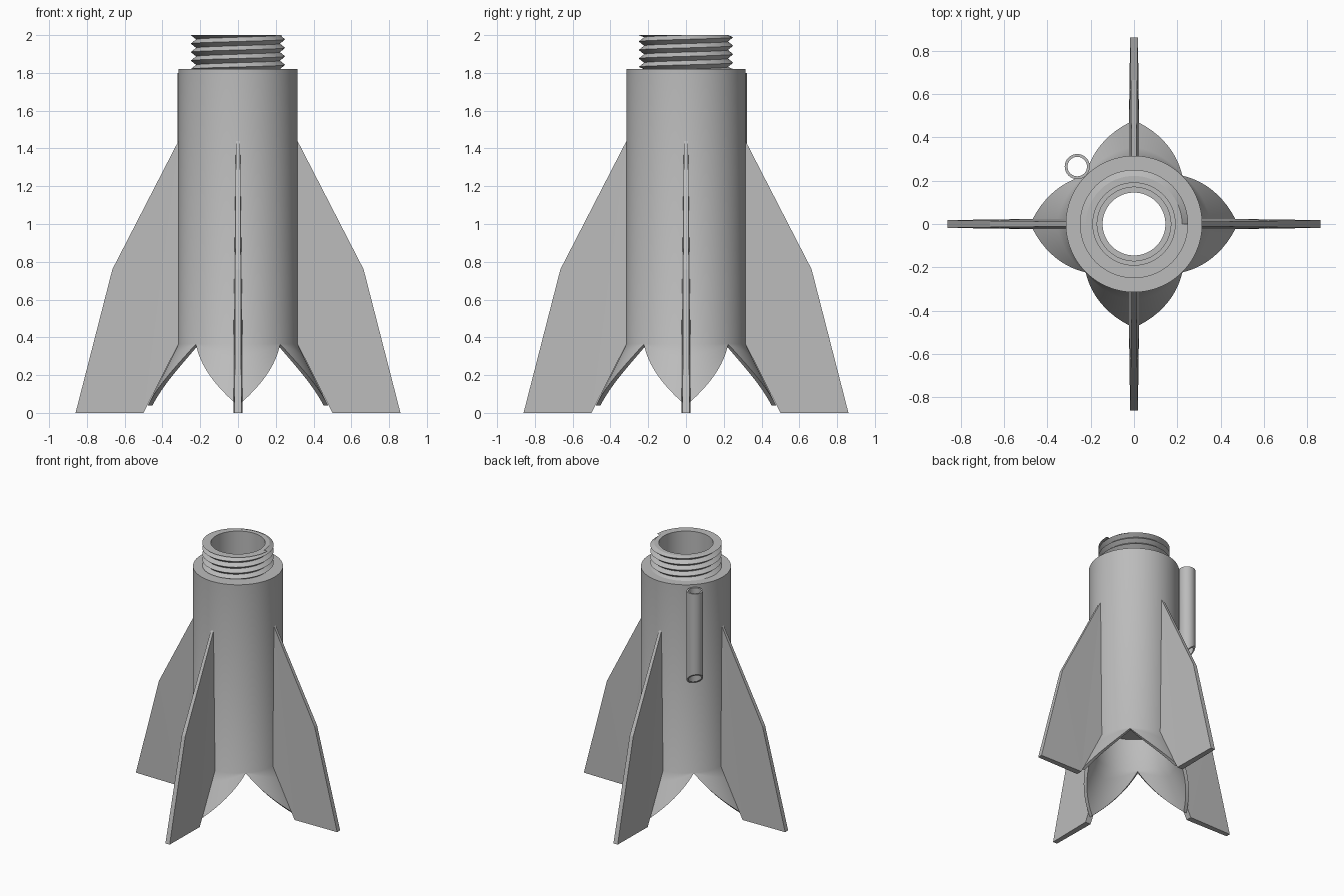
import bpy, bmesh
from math import sin, cos, pi, tau, radians
from mathutils import Vector, Matrix

old = bpy.data.objects.get("Cube")
if old:
    bpy.data.objects.remove(old, do_unlink=True)

SEGS = 96
gray = bpy.data.materials.new("plain_gray")
gray.use_nodes = True
gray.diffuse_color = (0.5, 0.5, 0.5, 1)
gray.node_tree.nodes["Principled BSDF"].inputs["Base Color"].default_value = (0.5, 0.5, 0.5, 1)


def finish(name, bm, smooth=True):
    bmesh.ops.recalc_face_normals(bm, faces=bm.faces)
    mesh = bpy.data.meshes.new(name)
    bm.to_mesh(mesh)
    bm.free()
    mesh.materials.append(gray)
    obj = bpy.data.objects.new(name, mesh)
    bpy.context.collection.objects.link(obj)
    if smooth:
        bpy.ops.object.select_all(action="DESELECT")
        obj.select_set(True)
        bpy.context.view_layer.objects.active = obj
        bpy.ops.object.shade_smooth_by_angle(angle=radians(30))
    return obj


def loft(name, rings, around=True, closed=True):
    """Skin rows of points; rows may wrap around and the stack may close."""
    bm = bmesh.new()
    rows = [[bm.verts.new(p) for p in ring] for ring in rings]
    n = len(rows[0])
    for k in range(len(rows) if closed else len(rows) - 1):
        a, b = rows[k], rows[(k + 1) % len(rows)]
        for i in range(n if around else n - 1):
            j = (i + 1) % n
            bm.faces.new((a[i], a[j], b[j], b[i]))
    return finish(name, bm)


def polar(r, angle, z):
    return Vector((r * cos(angle), r * sin(angle), z))


def circle(r, z, segs=SEGS):
    return [polar(r, tau * i / segs, z) for i in range(segs)]


# Body tube with bored neck and four flared petals
R, Z_SKIRT, FLARE, WALL = 0.315, 0.365, 0.5, 0.025


def petal_ring(fraction, inset):
    ring = []
    for i in range(SEGS):
        a = tau * i / SEGS
        off = abs((a + pi / 4) % (pi / 2) - pi / 4) / (pi / 4)
        drop = max(0.002, 0.327 * (1 - off)) * fraction
        ring.append(polar(R - inset + FLARE * drop, a, Z_SKIRT - drop))
    return ring


outer_skirt = [petal_ring(f / 4, 0) for f in range(1, 5)]
inner_skirt = [petal_ring(f / 4, WALL) for f in range(4, 0, -1)]
bore = [(R - WALL, Z_SKIRT), (R - WALL, 0.62), (0.145, 0.62), (0.145, 1.6),
        (0.17, 1.6), (0.17, 1.7), (0.19, 1.7), (0.19, 2.0)]
shell = [(0.222, 2.0), (0.222, 1.82), (R, 1.82), (R, Z_SKIRT)]
loft("body_tube", [circle(*p) for p in shell] + outer_skirt
     + inner_skirt + [circle(*p) for p in bore])

# Screw thread wound around the neck
PITCH, Z0, Z1 = 0.045, 1.82, 2.0
root_low, crest, root_high = [], [], []
for i in range(5 * SEGS + 1):
    a = tau * i / SEGS
    z = Z0 - PITCH + PITCH * i / SEGS
    for row, r, dz in ((root_low, 0.222, 0), (crest, 0.25, PITCH / 2), (root_high, 0.222, PITCH)):
        row.append(polar(r, a, min(Z1, max(Z0, z + dz))))
thread = loft("neck_thread", [root_low, crest, root_high], around=False, closed=False)

# Four tapered fins: (radius, height, half thickness)
FIN = [(0.30, 1.46, 0.011), (0.315, 1.44, 0.011), (0.665, 0.76, 0.015), (0.86, 0, 0.018),
       (0.50, 0, 0.023), (0.315, 0.365, 0.024), (0.30, 0.39, 0.024)]
for k, label in enumerate(("left", "back", "right", "front")):
    bm = bmesh.new()
    sides = [[bm.verts.new((x, s * h, z)) for x, z, h in FIN] for s in (-1, 1)]
    for side in sides:
        bm.faces.new(side)
    for i in range(len(FIN)):
        j = (i + 1) % len(FIN)
        bm.faces.new((sides[0][i], sides[0][j], sides[1][j], sides[1][i]))
    bmesh.ops.triangulate(bm, faces=[f for f in bm.faces if len(f.verts) > 4])
    bmesh.ops.rotate(bm, verts=bm.verts, matrix=Matrix.Rotation(k * pi / 2, 3, "Z"))
    finish(label + "_fin", bm, smooth=False)

# Guide tube on the back right, its lower end cut at a slant
LUG = Vector((-0.262, 0.265, 0))
outward = LUG.normalized()


def lug_ring(r, z, slant):
    return [p + LUG + Vector((0, 0, slant * p.dot(outward))) for p in circle(r, z, 32)]


loft("guide_tube", [lug_ring(0.058, 1.8, 0), lug_ring(0.058, 1.12, 1),
                    lug_ring(0.045, 1.12, 1), lug_ring(0.045, 1.8, 0)])
